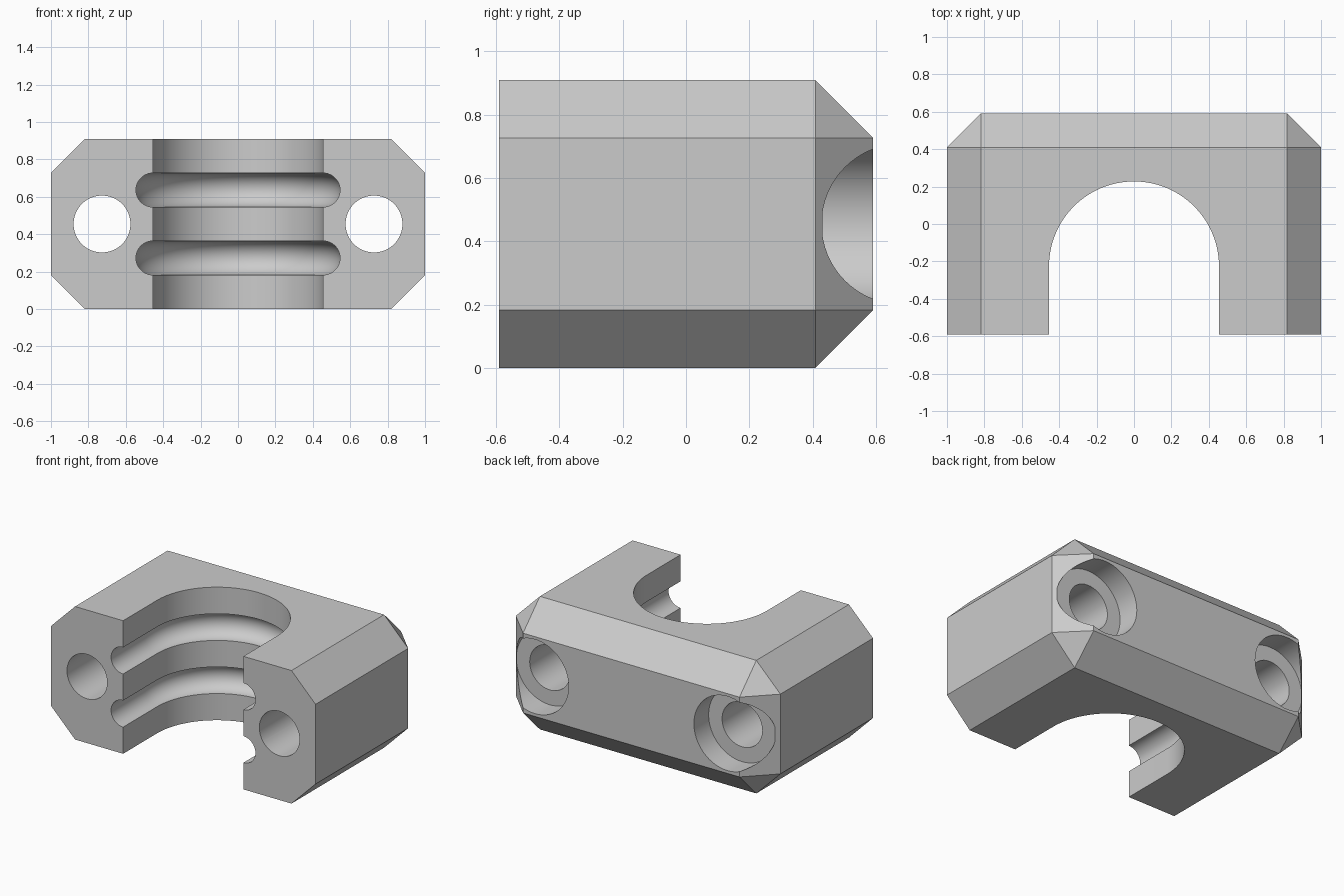
import bpy
import bmesh
from math import sin, cos, pi, radians
from mathutils import Matrix

cube = bpy.data.objects.get("Cube")
if cube:
    bpy.data.objects.remove(cube, do_unlink=True)

DEPTH, HEIGHT = 1.182, 0.909
CHAMFER = 0.182
BORE_R, BORE_Y = 0.4545, -0.227
GROOVE_R = 0.091
HOLE_X = 0.727

grey = bpy.data.materials.new("plain grey")
grey.use_nodes = True
colour = (0.6, 0.6, 0.6, 1)
grey.diffuse_color = colour
grey.node_tree.nodes["Principled BSDF"].inputs["Base Color"].default_value = colour


def make_object(name, bm):
    bmesh.ops.recalc_face_normals(bm, faces=bm.faces)
    mesh = bpy.data.meshes.new(name)
    bm.to_mesh(mesh)
    bm.free()
    mesh.materials.append(grey)
    obj = bpy.data.objects.new(name, mesh)
    bpy.context.collection.objects.link(obj)
    return obj


def cylinder(name, x, radius, y0, y1):
    """Cylinder along y, at mid height."""
    bm = bmesh.new()
    place = Matrix.Translation((x, (y0 + y1) / 2, HEIGHT / 2)) @ Matrix.Rotation(pi / 2, 4, "X")
    bmesh.ops.create_cone(bm, cap_ends=True, segments=64, radius1=radius,
                          radius2=radius, depth=y1 - y0, matrix=place)
    return make_object(name, bm)


# Block, chamfered on every edge that does not lie in the front face
bm = bmesh.new()
bmesh.ops.create_cube(bm, size=1, matrix=Matrix.Translation((0, 0, HEIGHT / 2))
                      @ Matrix.Diagonal((2, DEPTH, HEIGHT, 1)))
rear = [e for e in bm.edges
        if any(v.co.y > 0 for v in e.verts)
        and not (e.verts[0].co.x * e.verts[1].co.x < 0 and e.verts[0].co.y < 0)]
bmesh.ops.bevel(bm, geom=rear, offset=CHAMFER, offset_type="OFFSET",
                segments=1, profile=0.5, affect="EDGES")
block = make_object("clamp_block", bm)

# U-shaped channel cutter: outlines stacked in z, wider at the two round grooves
levels = [(-0.1, BORE_R)]
for centre in (0.273, 0.636):
    for i in range(21):
        t = -pi / 2 + pi * i / 20
        levels.append((centre + GROOVE_R * sin(t), BORE_R + GROOVE_R * cos(t)))
levels.append((HEIGHT + 0.1, BORE_R))

bm = bmesh.new()
rings = []
for z, w in levels:
    outline = [(w, -0.8)]
    outline += [(w * cos(pi * i / 64), BORE_Y + w * sin(pi * i / 64)) for i in range(65)]
    outline.append((-w, -0.8))
    rings.append([bm.verts.new((x, y, z)) for x, y in outline])
for low, high in zip(rings, rings[1:]):
    for i in range(len(low)):
        j = (i + 1) % len(low)
        bm.faces.new((low[i], low[j], high[j], high[i]))
bm.faces.new(rings[0][::-1])
bm.faces.new(rings[-1])
cutters = [make_object("channel_cutter", bm)]

# Bolt holes with counterbores at the back
for side, x in (("left", HOLE_X), ("right", -HOLE_X)):
    cutters.append(cylinder(side + "_hole_cutter", x, 0.152, -0.8, 0.8))
    cutters.append(cylinder(side + "_counterbore_cutter", x, 0.2535, 0.432, 0.8))

bpy.ops.object.select_all(action="DESELECT")
bpy.context.view_layer.objects.active = block
block.select_set(True)
for cutter in cutters:
    cutter.hide_render = True
    mod = block.modifiers.new(cutter.name, "BOOLEAN")
    mod.operation = "DIFFERENCE"
    mod.solver = "EXACT"
    mod.object = cutter
    bpy.ops.object.modifier_apply(modifier=mod.name)
    bpy.data.objects.remove(cutter, do_unlink=True)

bpy.ops.object.shade_smooth_by_angle(angle=radians(25))
